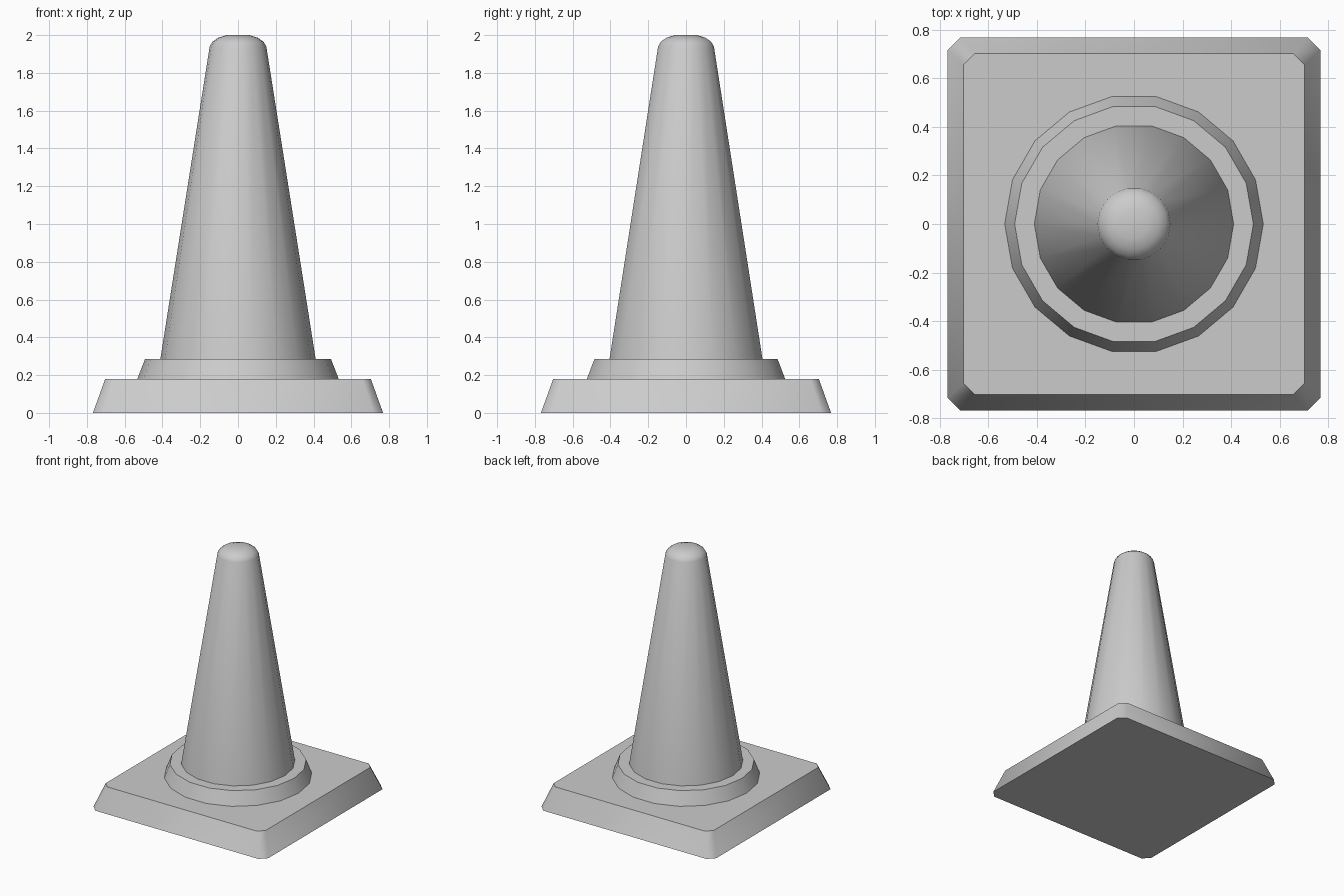
import bpy, bmesh
from math import sin, cos, tau, radians

if "Cube" in bpy.data.objects:
    bpy.data.objects.remove(bpy.data.objects["Cube"])


def loft(name, rings, cap_bottom):
    """Skin a stack of equal-length vertex rings and close the top."""
    bm = bmesh.new()
    loops = [[bm.verts.new(p) for p in ring] for ring in rings]
    n = len(loops[0])
    for a, b in zip(loops, loops[1:]):
        for i in range(n):
            j = (i + 1) % n
            bm.faces.new((a[i], a[j], b[j], b[i]))
    bm.faces.new(loops[-1])
    if cap_bottom:
        bm.faces.new(loops[0][::-1])
    mesh = bpy.data.meshes.new(name)
    bm.to_mesh(mesh)
    bm.free()
    obj = bpy.data.objects.new(name, mesh)
    bpy.context.collection.objects.link(obj)
    bpy.ops.object.select_all(action='DESELECT')
    obj.select_set(True)
    bpy.context.view_layer.objects.active = obj
    bpy.ops.object.shade_smooth_by_angle(angle=radians(50))
    return obj


def circle(r, z, n=18):
    return [(r * cos(tau * i / n), r * sin(tau * i / n), z) for i in range(n)]


def clipped_square(h, c, z):
    k = h - c
    return [(h, -k, z), (h, k, z), (k, h, z), (-k, h, z),
            (-h, k, z), (-h, -k, z), (-k, -h, z), (k, -h, z)]


# Square foot with clipped corners and sloped sides
loft("base_plate", [clipped_square(0.768, 0.051, 0), clipped_square(0.703, 0.046, 0.18)], True)

# Low collar around the cone
loft("collar", [circle(0.533, 0.18), circle(0.492, 0.286)], False)

# Tapered body with rounded tip
body = [(0.411, 0.286), (0.15, 1.94), (0.134, 1.966), (0.105, 1.986), (0.06, 2.0)]
loft("cone_body", [circle(r, z) for r, z in body], False)
